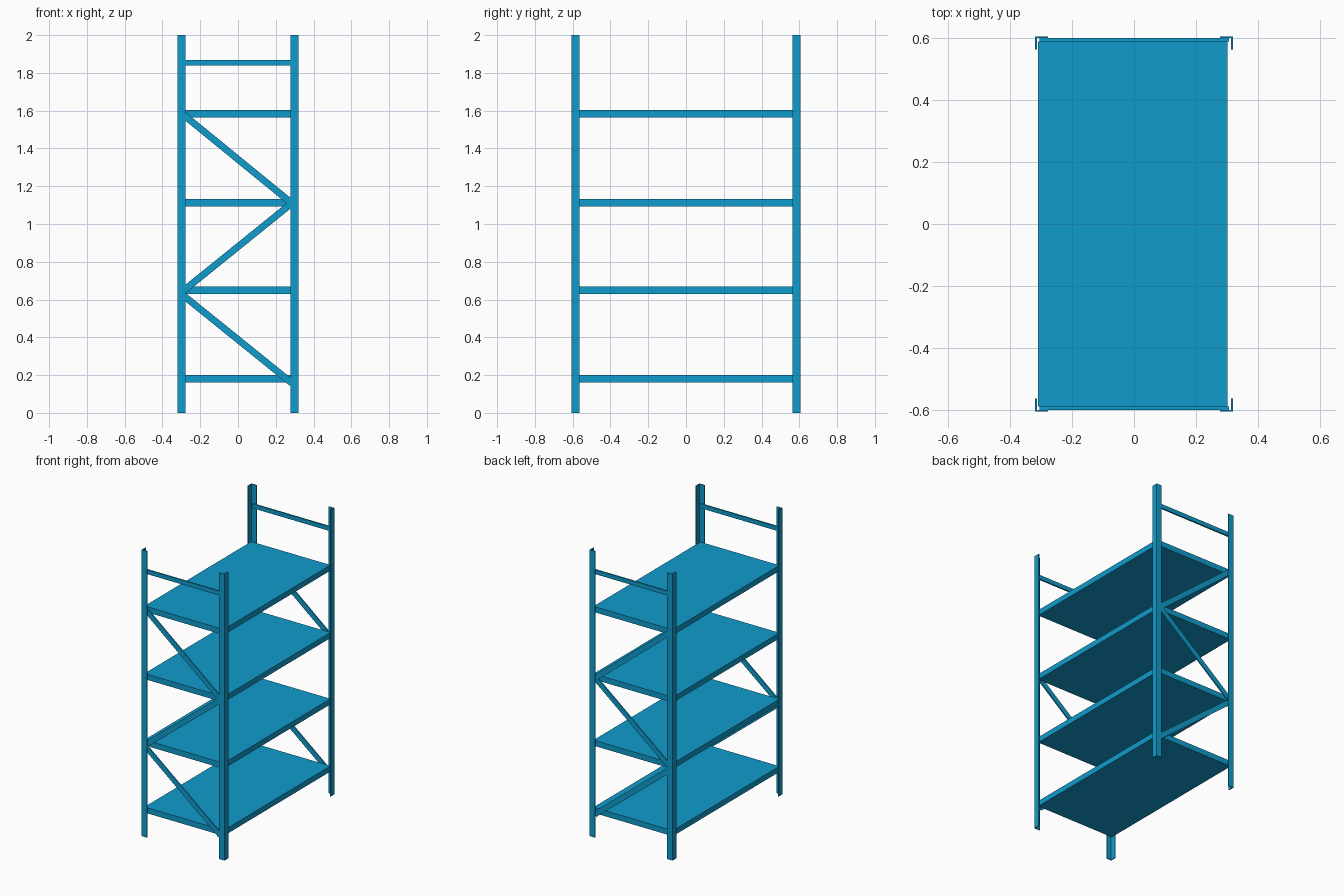
import bpy, bmesh, math
from mathutils import Matrix, Vector

if "Cube" in bpy.data.objects:
    bpy.data.objects.remove(bpy.data.objects["Cube"])

blue = bpy.data.materials.new("blue_paint")
blue.diffuse_color = (0.005, 0.33, 0.6, 1)
blue.use_nodes = True
blue.node_tree.nodes["Principled BSDF"].inputs["Base Color"].default_value = blue.diffuse_color


def finish(name, bm):
    bmesh.ops.recalc_face_normals(bm, faces=bm.faces)
    mesh = bpy.data.meshes.new(name)
    bm.to_mesh(mesh)
    bm.free()
    mesh.materials.append(blue)
    obj = bpy.data.objects.new(name, mesh)
    bpy.context.collection.objects.link(obj)
    return obj


def box(name, center, size, tilt=0.0):
    bm = bmesh.new()
    m = (Matrix.Translation(center) @ Matrix.Rotation(tilt, 4, 'Y')
         @ Matrix.Diagonal((*size, 1)))
    bmesh.ops.create_cube(bm, size=1, matrix=m)
    return finish(name, bm)


def angle_post(name, sx, sy):
    # L-shaped profile with its outer corner at the rack corner
    x, y, w, t = 0.32, 0.606, 0.042, 0.006
    profile = [(x, y), (x - w, y), (x - w, y - t), (x - t, y - t), (x - t, y - w), (x, y - w)]
    bm = bmesh.new()
    face = bm.faces.new([bm.verts.new((sx * px, sy * py, 0)) for px, py in profile])
    ext = bmesh.ops.extrude_face_region(bm, geom=[face])
    top = [v for v in ext["geom"] if isinstance(v, bmesh.types.BMVert)]
    bmesh.ops.translate(bm, verts=top, vec=(0, 0, 2))
    return finish(name, bm)


def brace(name, y, a, b):
    # flat bar in the end-frame plane from (x, z) point a to b
    d = Vector(b) - Vector(a)
    mid = (Vector(a) + Vector(b)) / 2
    return box(name, (mid.x, y, mid.y), (d.length, 0.009, 0.036), -math.atan2(d.y, d.x))


# shelves
for i, top in enumerate((0.2, 0.669, 1.132, 1.603)):
    box(f"shelf_{i + 1}", (-0.004, 0, top - 0.0195), (0.612, 1.178, 0.039))

# end frames: posts, top rail and zigzag braces
zigzag = [((-0.285, 1.575), (0.285, 1.11)),
          ((0.285, 1.11), (-0.285, 0.65)),
          ((-0.285, 0.618), (0.285, 0.158))]
for side, sy in (("front", -1), ("back", 1)):
    for hand, sx in (("left", -1), ("right", 1)):
        angle_post(f"{side}_{hand}_post", sx, sy)
    y = sy * 0.5955
    box(f"{side}_top_rail", (0.001, y, 1.853), (0.612, 0.011, 0.03))
    for i, (a, b) in enumerate(zigzag):
        brace(f"{side}_brace_{i + 1}", y, a, b)
